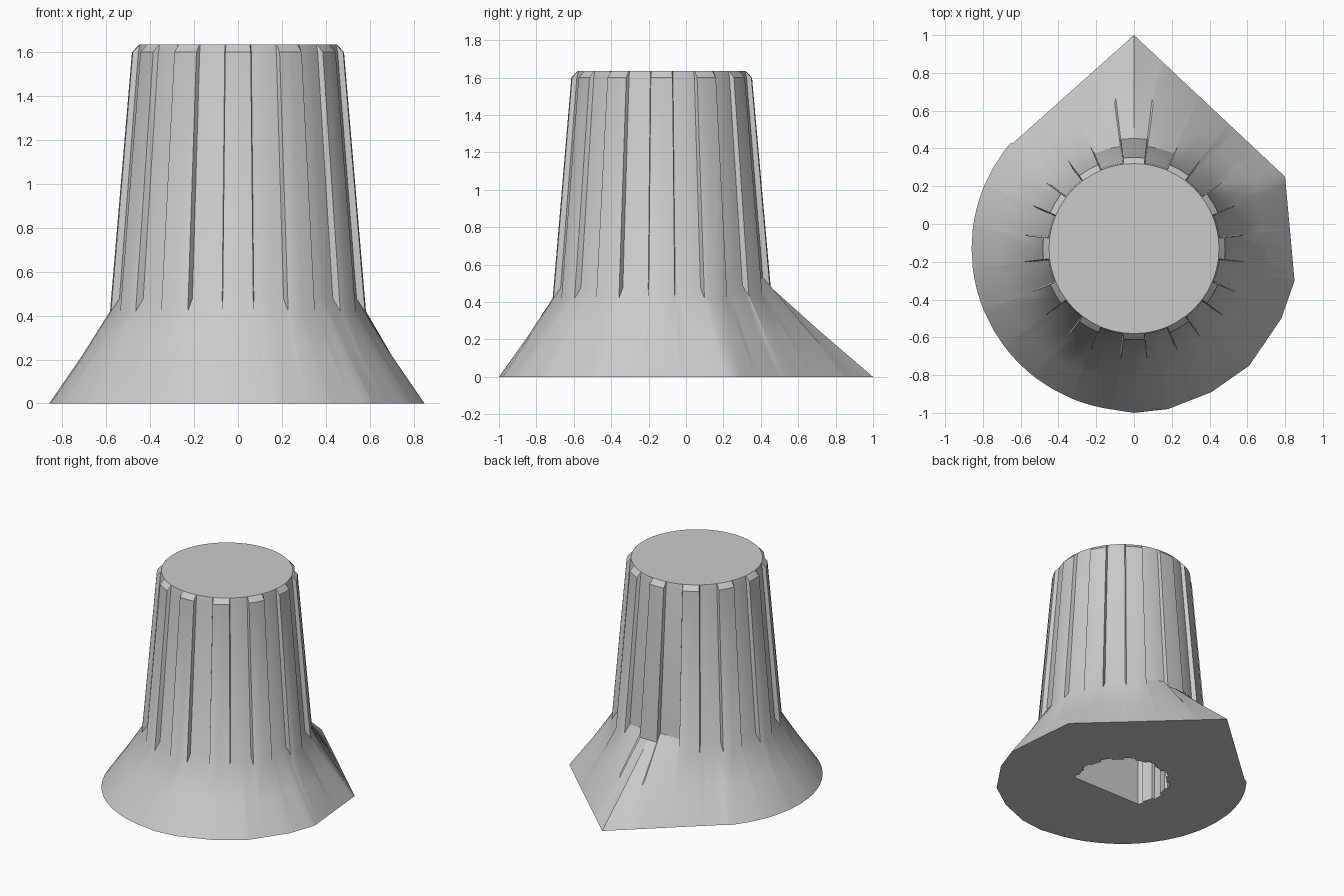
import bpy, bmesh
from math import sin, cos, radians, atan2, pi, exp

if "Cube" in bpy.data.objects:
    bpy.data.objects.remove(bpy.data.objects["Cube"], do_unlink=True)

CY = -0.13          # axis of the grip, offset from the pointer tip
TOP = 1.635
STEP = 30           # twelve grip ribs

# Skirt corners relative to the grip axis; the rest of the rim is round
tip, corner_l, corner_r = (0, 1.13), (0.8, 0.38), (-0.65, 0.55)
facets = [corner_l, (0.85, -0.17), (0.78, -0.37), (0.61, -0.62),
          (0.41, -0.76), (0.18, -0.85), (0, -0.87)]
edges = list(zip(facets, facets[1:])) + [(corner_r, tip), (tip, corner_l)]


def angle_of(p):
    return atan2(p[1], p[0]) % (2 * pi)


def on_rib(a):
    d = (a + radians(STEP / 2)) % radians(STEP) - radians(STEP / 2)
    return abs(d) < radians(7.2)


def rim(a):
    """Distance from the axis to the skirt rim."""
    c, s = cos(a), sin(a)
    for p, q in edges:
        dx, dy = q[0] - p[0], q[1] - p[1]
        det = c * dy - s * dx
        if abs(det) < 1e-9:
            continue
        r = (p[0] * dy - p[1] * dx) / det
        t = (p[0] * s - p[1] * c) / det
        if r > 0 and -1e-6 <= t <= 1 + 1e-6:
            return r
    return 0.86


def bore(a):
    """D-shaped, splined shaft hole with its flat towards the front."""
    r = 0.33 if on_rib(a) else 0.31
    return min(r, 0.165 / -sin(a)) if sin(a) < -0.1 else r


# Column angles: rib edges, groove floors and the skirt corners
angles = {round(radians(k * STEP + d) % (2 * pi), 5)
          for k in range(12) for d in (-15, -11, -7.6, -6.9, 0, 6.9, 7.6, 11)}
angles |= {round(angle_of(p), 5) for p in facets + [tip, corner_r]}
angles = sorted(angles)

bm = bmesh.new()


def ring(radius, height):
    return [bm.verts.new((radius(a) * cos(a), CY + radius(a) * sin(a), height(a)))
            for a in angles]


def seam_r(a):
    return 0.583 if on_rib(a) else 0.545


def seam_z(a):
    lift = 0.06 * exp(-((a - pi / 2) / 0.5) ** 2)
    return 0.42 + lift + (0.583 - seam_r(a)) * 1.5


rings = [
    ring(bore, lambda a: 1.2),                                   # bore end
    ring(bore, lambda a: 0),                                     # bore mouth
    ring(rim, lambda a: 0),                                      # skirt rim
    ring(lambda a: rim(a) * 0.5 + seam_r(a) * 0.5 - 0.006,
         lambda a: seam_z(a) * 0.5),                             # skirt middle
    ring(seam_r, seam_z),                                        # grip base
    ring(lambda a: 0.483 if on_rib(a) else 0.458, lambda a: 1.6),  # shoulder
    ring(lambda a: 0.45, lambda a: TOP),                         # cap edge
]
n = len(angles)
for low, high in zip(rings, rings[1:]):
    for i in range(n):
        j = (i + 1) % n
        bm.faces.new((low[i], low[j], high[j], high[i]))
bm.faces.new(rings[-1])
bm.faces.new(rings[0][::-1])
bmesh.ops.recalc_face_normals(bm, faces=bm.faces[:])

mesh = bpy.data.meshes.new("pointer_knob")
bm.to_mesh(mesh)
bm.free()
knob = bpy.data.objects.new("pointer_knob", mesh)
bpy.context.collection.objects.link(knob)

# Plain grey plastic
grey = bpy.data.materials.new("light_grey")
grey.use_nodes = True
colour = (0.6, 0.6, 0.6, 1)
grey.diffuse_color = colour
grey.node_tree.nodes["Principled BSDF"].inputs["Base Color"].default_value = colour
mesh.materials.append(grey)

bpy.ops.object.select_all(action="DESELECT")
knob.select_set(True)
bpy.context.view_layer.objects.active = knob
bpy.ops.object.shade_smooth_by_angle(angle=radians(30))
